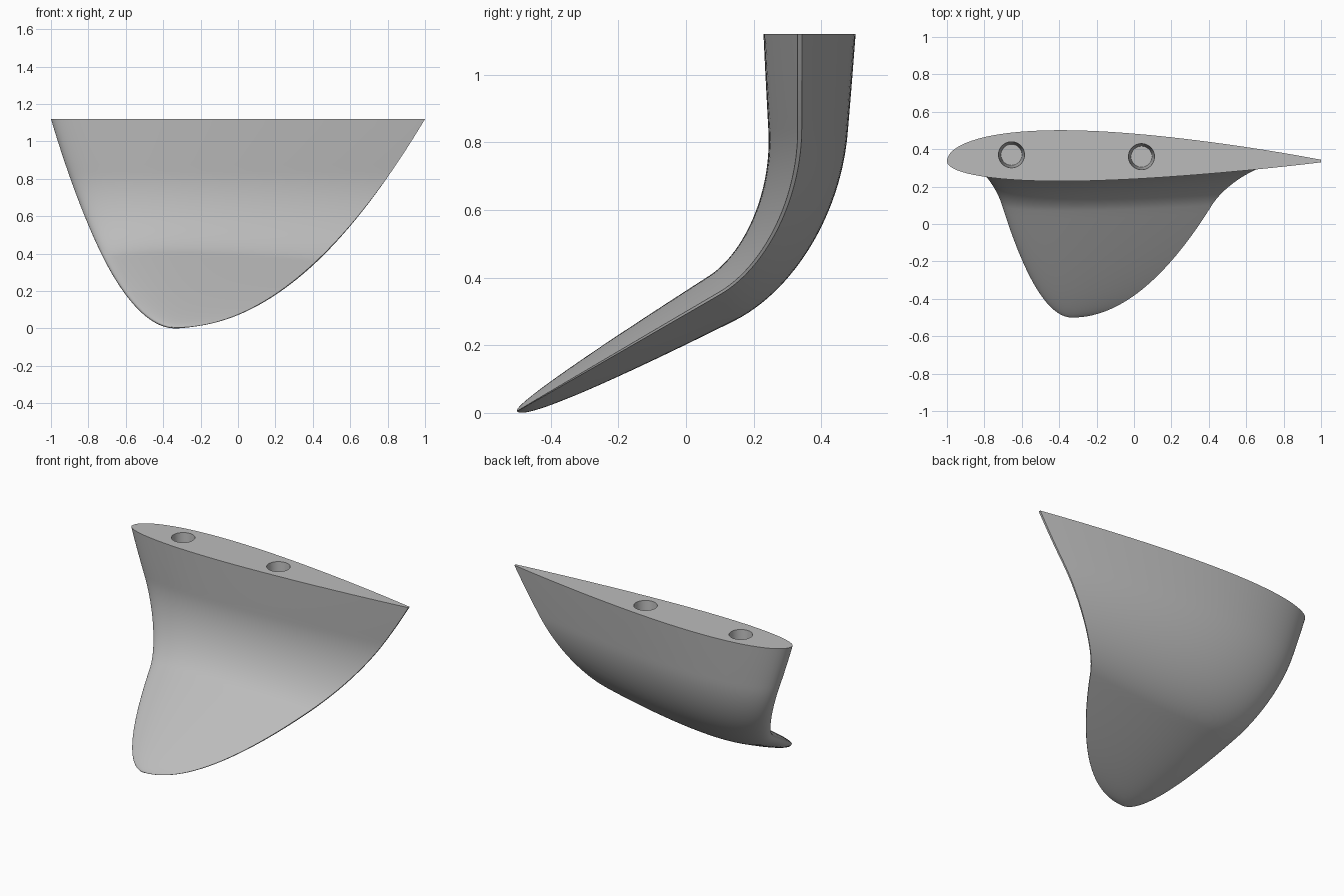
import bpy
import bmesh
import math
from mathutils import Vector
from mathutils.geometry import interpolate_bezier

if "Cube" in bpy.data.objects:
    bpy.data.objects.remove(bpy.data.objects["Cube"], do_unlink=True)

HEIGHT, TIP_Z, TIP_X = 1.12, 0.005, -0.33
FRONT_LEN, BACK_LEN = 0.67, 1.33     # chord ahead of and behind the tip
BULGE_BACK, BULGE_FRONT = 0.165, 0.105
SIDE = 48                            # samples along each side of the foil

grey = bpy.data.materials.new("plain grey")
grey.use_nodes = True
colour = (0.5, 0.5, 0.5, 1)
grey.diffuse_color = colour
grey.node_tree.nodes["Principled BSDF"].inputs["Base Color"].default_value = colour


def foil(u):
    """Half thickness of the foil at chord fraction u, peaking near 1."""
    return 10 * (0.2969 * math.sqrt(u) - 0.126 * u - 0.3516 * u**2
                 + 0.2843 * u**3 - 0.1015 * u**4) + 0.03 * u


def foil_outline():
    """Closed loop of (chord fraction, offset) pairs."""
    us = [(1 - math.cos(math.pi * i / SIDE)) / 2 for i in range(SIDE + 1)]
    back = [(u, BULGE_BACK * foil(u)) for u in us]
    front = [(u, -BULGE_FRONT * foil(u)) for u in reversed(us[1:])]
    return back + front


def spine():
    """Points (y, z) from tip to root: sloped blade, bend, upright root."""
    tip, low = Vector((-0.5, TIP_Z)), Vector((0.1, 0.355))
    bend_top, root = Vector((0.335, 0.84)), Vector((0.335, HEIGHT))
    pts = [tip.lerp(low, (i / 28) ** 2) for i in range(28)]
    pts += interpolate_bezier(low, Vector((0.23, 0.431)),
                              Vector((0.335, 0.63)), bend_top, 28)
    pts += [bend_top.lerp(root, i / 8) for i in range(1, 9)]
    return [Vector((p[0], p[1])) for p in pts]


def build_fin():
    bm = bmesh.new()
    path, outline, rings = spine(), foil_outline(), []
    for i, p in enumerate(path):
        along = (path[min(i + 1, len(path) - 1)] - path[max(i - 1, 0)]).normalized()
        if i == len(path) - 1:
            along = Vector((0, 1))
        normal = Vector((along.y, -along.x))
        size = math.sqrt(max(p.y - TIP_Z, 0) / (HEIGHT - TIP_Z))
        ring = []
        for u, off in outline:
            q = p + normal * off * size
            x = TIP_X + size * (u * (FRONT_LEN + BACK_LEN) - FRONT_LEN)
            ring.append(bm.verts.new((x, q.x, q.y)))
        rings.append(ring)
    n = len(outline)
    for a, b in zip(rings, rings[1:]):
        for k in range(n):
            bm.faces.new((a[k], a[(k + 1) % n], b[(k + 1) % n], b[k]))
    bm.faces.new(rings[-1])
    bmesh.ops.remove_doubles(bm, verts=bm.verts, dist=1e-5)
    bmesh.ops.recalc_face_normals(bm, faces=bm.faces)
    mesh = bpy.data.meshes.new("fin")
    bm.to_mesh(mesh)
    bm.free()
    mesh.materials.append(grey)
    obj = bpy.data.objects.new("fin", mesh)
    bpy.context.collection.objects.link(obj)
    return obj


fin = build_fin()

# Tapered blind mounting holes in the root face
for x, y in ((-0.655, 0.37), (0.04, 0.36)):
    depth = 0.24
    bpy.ops.mesh.primitive_cone_add(vertices=48, radius1=0.056, radius2=0.07,
                                    depth=depth, location=(x, y, HEIGHT - depth / 2 + 0.005))
    cutter = bpy.context.object
    cutter.name = "hole_cutter"
    cutter.hide_render = True
    cutter.data.materials.append(grey)
    cut = fin.modifiers.new("mounting hole", "BOOLEAN")
    cut.operation, cut.solver, cut.object = "DIFFERENCE", "EXACT", cutter
    bpy.context.view_layer.objects.active = fin
    bpy.ops.object.modifier_apply(modifier=cut.name)
    bpy.data.objects.remove(cutter, do_unlink=True)

bpy.ops.object.select_all(action="DESELECT")
fin.select_set(True)
bpy.context.view_layer.objects.active = fin
bpy.ops.object.shade_smooth_by_angle(angle=math.radians(35))
